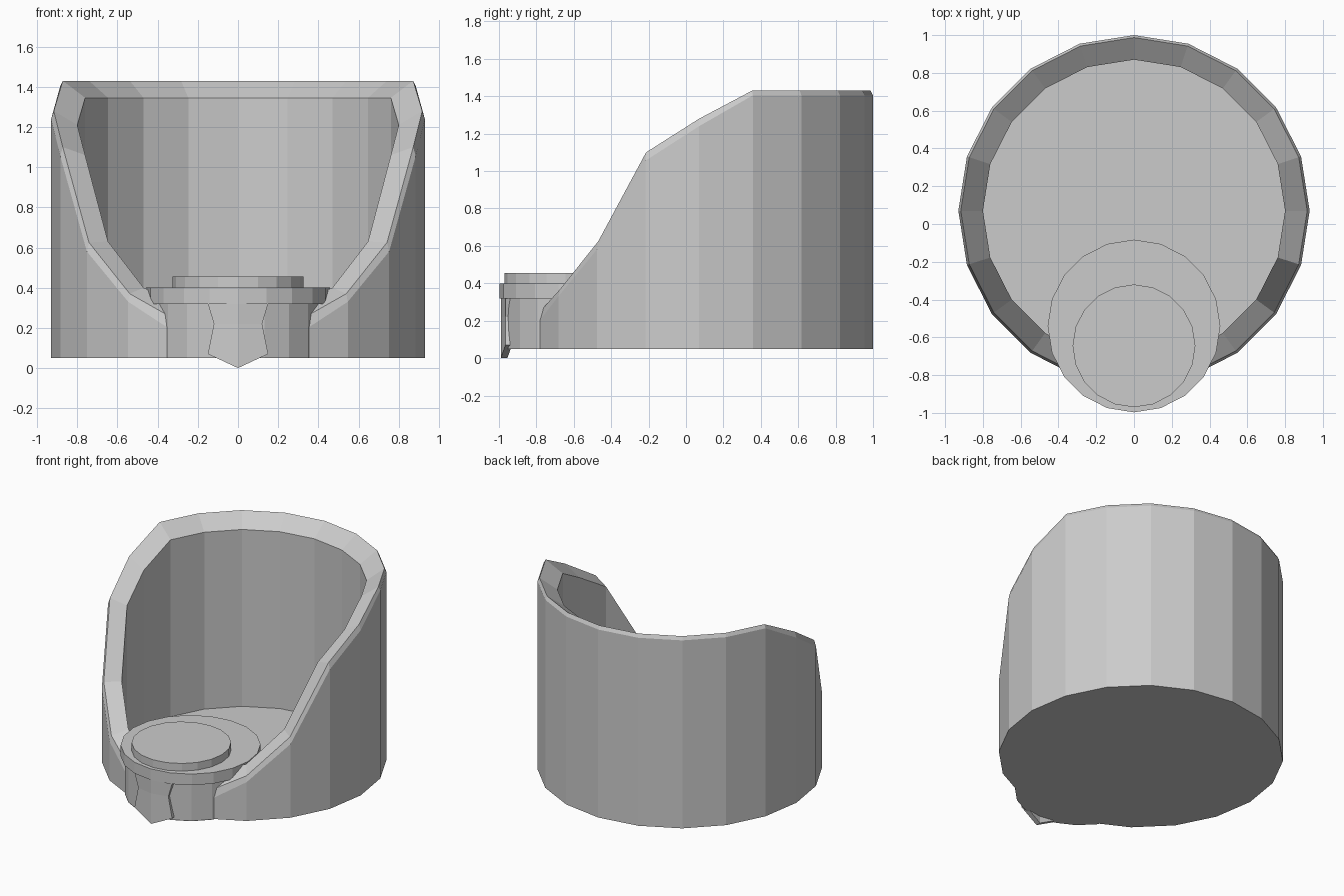
import bpy, bmesh
from math import cos, sin, radians

cube = bpy.data.objects.get("Cube")
if cube:
    bpy.data.objects.remove(cube, do_unlink=True)

grey = bpy.data.materials.new("light_grey")
grey.use_nodes = True
grey.diffuse_color = (0.6, 0.6, 0.6, 1)
grey.node_tree.nodes["Principled BSDF"].inputs["Base Color"].default_value = (0.6, 0.6, 0.6, 1)

SIDES = 20
BASE = 0.05


def finish(name, bm, fix=True):
    if fix:
        bmesh.ops.recalc_face_normals(bm, faces=bm.faces)
    mesh = bpy.data.meshes.new(name)
    bm.to_mesh(mesh)
    bm.free()
    mesh.materials.append(grey)
    obj = bpy.data.objects.new(name, mesh)
    bpy.context.collection.objects.link(obj)
    return obj


def ring(bm, cy, radius, heights):
    """One loop of vertices around (0, cy), starting on the +x side."""
    step = radians(360 / SIDES)
    return [bm.verts.new((radius * cos(i * step), cy + radius * sin(i * step), z))
            for i, z in enumerate(heights)]


def bridge(bm, a, b):
    for i in range(SIDES):
        j = (i + 1) % SIDES
        bm.faces.new((a[i], a[j], b[j], b[i]))


def disc(name, cy, radius, z0, z1):
    bm = bmesh.new()
    low = ring(bm, cy, radius, [z0] * SIDES)
    top = ring(bm, cy, radius, [z1] * SIDES)
    bridge(bm, low, top)
    bm.faces.new(low)
    bm.faces.new(top)
    return finish(name, bm)


def seam(name, cy, radius):
    """Thin upward-facing strip that outlines a part on the underside."""
    bm = bmesh.new()
    outer = ring(bm, cy, radius, [BASE - 0.002] * SIDES)
    inner = ring(bm, cy, radius - 0.015, [BASE - 0.002] * SIDES)
    bridge(bm, outer, inner)
    return finish(name, bm, fix=False)


# Rim heights from the side (first) to the middle of the front (last)
OUTER = [1.24, 1.055, 0.58, 0.33, 0.16, 0.13]
CREST = [1.28, 1.10, 0.625, 0.37, 0.225, 0.2]
INNER = [1.21, 1.06, 0.63, 0.40, 0.31, 0.28]


def rim(front, back):
    heights = []
    for i in range(SIDES):
        if 0 < i < SIDES // 2:
            heights.append(back)
        else:
            k = (SIDES - i) % SIDES
            heights.append(front[min(k, SIDES // 2 - k) if k else 0])
    return heights


# Tall shell with a scooped front and bevelled rim
WALL_Y = 0.07
bm = bmesh.new()
loops = [
    ring(bm, WALL_Y, 0.80, [BASE] * SIDES),
    ring(bm, WALL_Y, 0.93, [BASE] * SIDES),
    ring(bm, WALL_Y, 0.93, rim(OUTER, 1.405)),
    ring(bm, WALL_Y, 0.917, rim(CREST, 1.43)),
    ring(bm, WALL_Y, 0.80, rim(INNER, 1.345)),
]
for k, loop in enumerate(loops):
    bridge(bm, loop, loops[(k + 1) % len(loops)])
finish("outer_shell", bm)

# Floor and stacked front pod
disc("floor", WALL_Y, 0.80, BASE, 0.07)
disc("pod_body", -0.54, 0.43, BASE, 0.33)
disc("pod_lid", -0.54, 0.457, 0.32, 0.40)
disc("pod_button", -0.645, 0.325, 0.39, 0.455)
seam("floor_seam", WALL_Y, 0.80)
seam("pod_seam", -0.54, 0.43)

# Pointed plate on the front of the pod, folded along its middle
half = [(0.15, 0.32), (0.12, 0.22), (0.15, 0.07)]
middle = [0.32, 0.22, 0.0]
bm = bmesh.new()
rows = []
for (x, z), zm in zip(half, middle):
    rows.append([bm.verts.new(p) for p in ((-x, -0.965, z), (0, -0.99, zm), (x, -0.965, z))])
for a, b in zip(rows, rows[1:]):
    for c in range(2):
        bm.faces.new((a[c], b[c], b[c + 1], a[c + 1]))
solid = bmesh.ops.extrude_face_region(bm, geom=bm.faces[:])
for v in solid["geom"]:
    if isinstance(v, bmesh.types.BMVert):
        v.co.y += 0.035
# The extrusion leaves the first layer in place, which closes the plate
finish("front_plate", bm)
